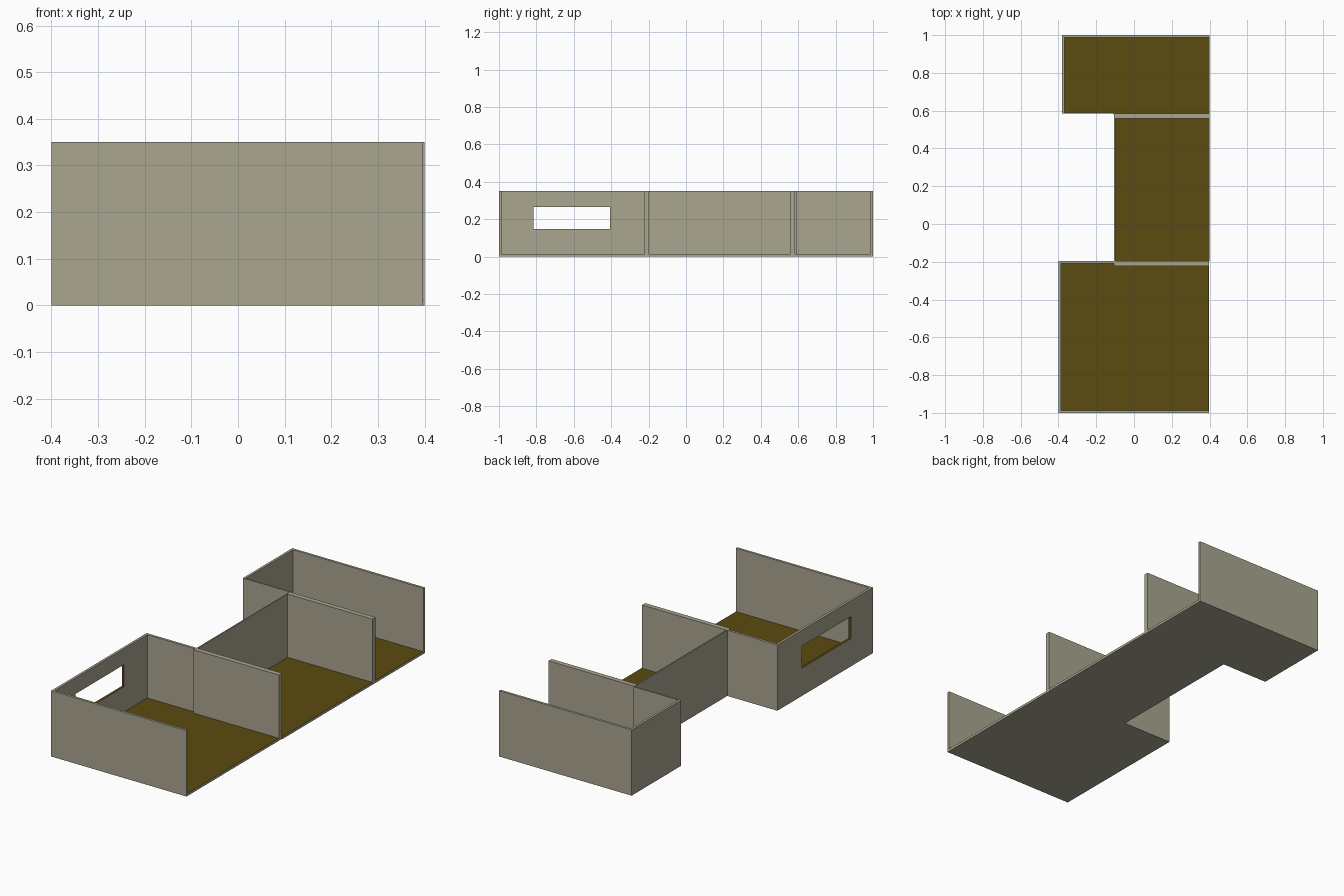
import bpy, bmesh

if "Cube" in bpy.data.objects:
    bpy.data.objects.remove(bpy.data.objects["Cube"])

H = 0.35      # wall height
T = 0.013     # shell thickness


def material(name, colour):
    m = bpy.data.materials.new(name)
    m.diffuse_color = (*colour, 1)
    m.use_nodes = True
    m.node_tree.nodes["Principled BSDF"].inputs["Base Color"].default_value = m.diffuse_color
    return m


PLASTER = material("plaster", (0.40, 0.38, 0.28))
WOOD = material("wood", (0.105, 0.072, 0.006))


def prism(name, outline, z0, z1, wood=lambda f: False):
    """Extrude a plan outline (counter-clockwise) upward; wood picks wooden faces."""
    bm = bmesh.new()
    base = bm.faces.new([bm.verts.new((x, y, z0)) for x, y in outline])
    top = bmesh.ops.extrude_face_region(bm, geom=[base], use_keep_orig=True)["geom"]
    bmesh.ops.translate(bm, vec=(0, 0, z1 - z0),
                        verts=[v for v in top if isinstance(v, bmesh.types.BMVert)])
    bmesh.ops.recalc_face_normals(bm, faces=bm.faces)
    for f in bm.faces:
        f.material_index = int(wood(f))
    me = bpy.data.meshes.new(name)
    bm.to_mesh(me)
    bm.free()
    me.materials.append(PLASTER)
    me.materials.append(WOOD)
    ob = bpy.data.objects.new(name, me)
    bpy.context.collection.objects.link(ob)
    return ob


def rect(x0, x1, y0, y1):
    return [(x0, y0), (x1, y0), (x1, y1), (x0, y1)]


def upward(f):
    return f.normal.z > 0.9


R0, R1 = 0.397, 0.4            # open right edges of front and rear parts
Y1, Y2 = -0.197, 0.584         # room boundaries
XM, XB = -0.105, -0.38         # left sides of middle and back rooms

# Floors, wooden on top
prism("front_floor", rect(-0.4, R0, -1, Y1), 0, T, upward)
prism("rear_floor", [(XM, Y1), (R1, Y1), (R1, 1), (XB, 1), (XB, Y2), (XM, Y2)],
      0, T, upward)

# Front room walls: C-shaped plan, open to the right, thicker partition at the rear
P = 0.026
front = prism("front_room_walls", [
    (-0.4, -1), (R0, -1), (R0, -1 + T), (-0.4 + T, -1 + T),
    (-0.4 + T, Y1 - T), (XM, Y1 - T), (XM, Y1 - P), (R0, Y1 - P),
    (R0, Y1), (-0.4, Y1)], T, H)

# Middle and back room walls: one continuous run with a partition between them
prism("rear_room_walls", [
    (XM, Y1), (XM + T / 2, Y1), (XM + T / 2, Y2 - P), (R1, Y2 - P), (R1, Y2),
    (XM, Y2), (XM, Y2 + T / 2), (XB + T, Y2 + T / 2), (XB + T, 1 - T),
    (R1, 1 - T), (R1, 1), (XB, 1), (XB, Y2), (XM - T / 2, Y2), (XM, Y2 - T / 2)],
    T, H)

# Window opening with wooden reveals
cutter = prism("window_cutter", rect(-0.45, -0.35, -0.815, -0.405),
               0.148, 0.265, lambda f: True)
cutter.hide_render = True
cutter.hide_viewport = True
cut = front.modifiers.new("window", 'BOOLEAN')
cut.operation = 'DIFFERENCE'
cut.solver = 'EXACT'
cut.object = cutter
